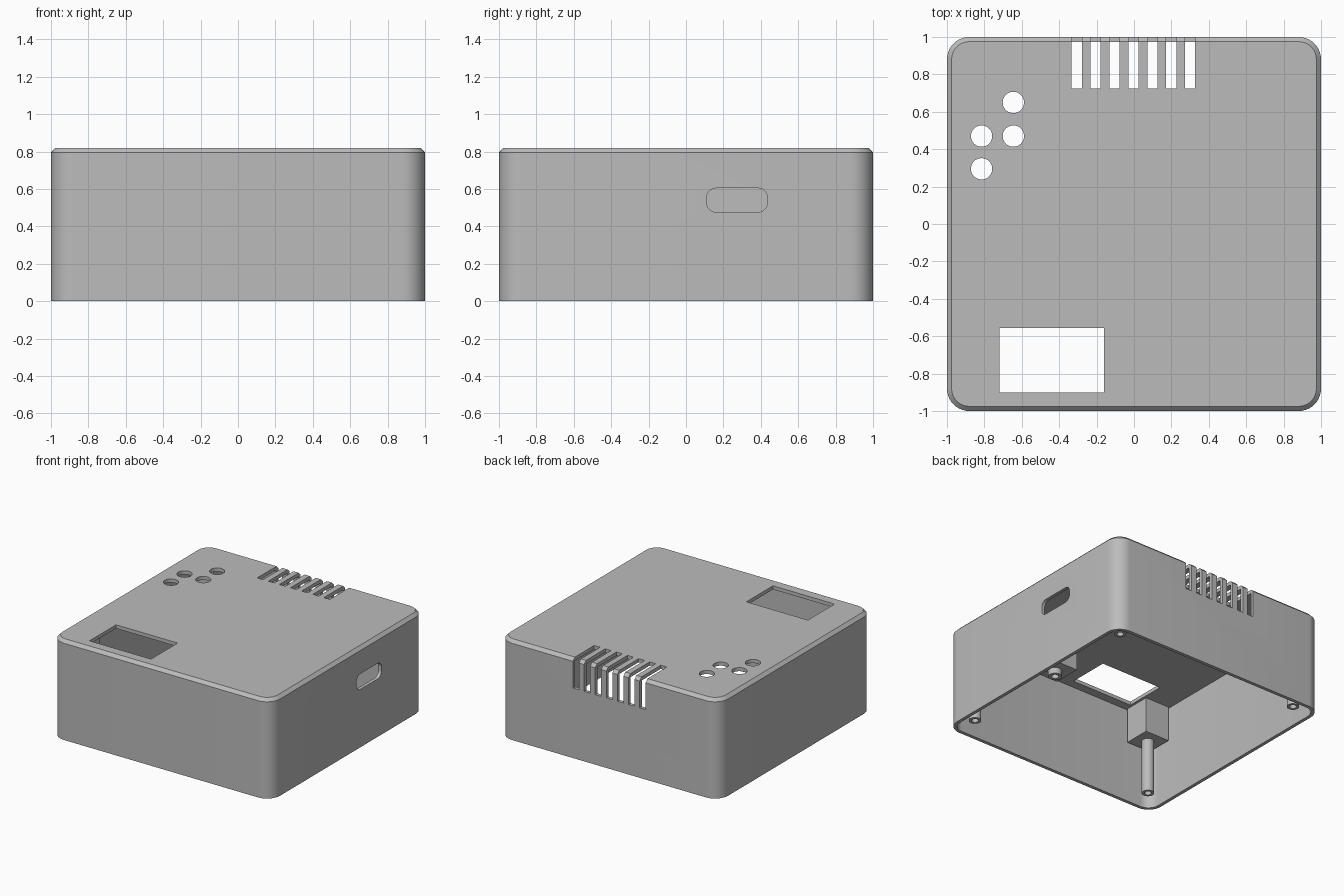
import bpy, bmesh, math
from mathutils import Matrix, Vector

if "Cube" in bpy.data.objects:
    bpy.data.objects.remove(bpy.data.objects["Cube"])

HEIGHT, WALL, RADIUS, CHAMFER = 0.82, 0.028, 0.12, 0.025
CEILING = HEIGHT - 0.03

grey = bpy.data.materials.new("plain_grey")
grey.use_nodes = True
grey.diffuse_color = (0.5, 0.5, 0.5, 1)
grey.node_tree.nodes["Principled BSDF"].inputs["Base Color"].default_value = (0.5, 0.5, 0.5, 1)


def finish(name, bm):
    bmesh.ops.recalc_face_normals(bm, faces=bm.faces)
    mesh = bpy.data.meshes.new(name)
    bm.to_mesh(mesh)
    bm.free()
    mesh.materials.append(grey)
    obj = bpy.data.objects.new(name, mesh)
    bpy.context.collection.objects.link(obj)
    return obj


def rounded_rect(half_w, half_h, r, steps=10):
    points = []
    for i, (sx, sy) in enumerate([(1, 1), (-1, 1), (-1, -1), (1, -1)]):
        for k in range(steps + 1):
            a = math.pi / 2 * (i + k / steps)
            points.append((sx * (half_w - r) + r * math.cos(a),
                           sy * (half_h - r) + r * math.sin(a)))
    return points


def loft(bm, rings):
    """Closed solid through matching rings of 3D points."""
    loops = [[bm.verts.new(p) for p in ring] for ring in rings]
    for low, high in zip(loops, loops[1:]):
        for i in range(len(low)):
            j = (i + 1) % len(low)
            bm.faces.new((low[i], low[j], high[j], high[i]))
    bm.faces.new(loops[0][::-1])
    bm.faces.new(loops[-1])


def add_box(bm, low, high):
    low, high = Vector(low), Vector(high)
    matrix = Matrix.Translation((low + high) / 2) @ Matrix.Diagonal((*(high - low), 1))
    bmesh.ops.create_cube(bm, size=1, matrix=matrix)


def cut(target, cutter):
    mod = target.modifiers.new("cut", 'BOOLEAN')
    mod.operation, mod.solver, mod.object = 'DIFFERENCE', 'EXACT', cutter
    bpy.context.view_layer.objects.active = target
    bpy.ops.object.modifier_apply(modifier=mod.name)
    bpy.data.objects.remove(cutter)


def smooth(obj):
    bpy.ops.object.select_all(action='DESELECT')
    obj.select_set(True)
    bpy.context.view_layer.objects.active = obj
    bpy.ops.object.shade_smooth_by_angle(angle=math.radians(30))


# Outer case with chamfered top edge
bm = bmesh.new()
loft(bm, [[(x, y, z) for x, y in rounded_rect(1 - inset, 1 - inset, RADIUS - inset)]
          for inset, z in ((0, 0), (0, HEIGHT - CHAMFER), (CHAMFER, HEIGHT))])
case = finish("case_shell", bm)

# Hollow interior, open underneath
bm = bmesh.new()
inner = rounded_rect(1 - WALL, 1 - WALL, RADIUS - WALL)
loft(bm, [[(x, y, z) for x, y in inner] for z in (-0.2, CEILING)])
cut(case, finish("cavity_cutter", bm))

# Display window, vent slots, button holes and side port
bm = bmesh.new()
add_box(bm, (-0.72, -0.9, 0.7), (-0.16, -0.555, 1))
for i in range(-3, 4):
    x = i * 0.101 - 0.003
    add_box(bm, (x - 0.027, 0.725, 0.575), (x + 0.027, 1.1, 1))
for x, y in ((-0.815, 0.47), (-0.645, 0.47), (-0.645, 0.65), (-0.815, 0.295)):
    bmesh.ops.create_cone(bm, cap_ends=True, segments=40, radius1=0.057, radius2=0.057,
                          depth=0.4, matrix=Matrix.Translation((x, y, HEIGHT)))
port = rounded_rect(0.162, 0.064, 0.05)
loft(bm, [[(x, 0.273 + y, 0.54 + z) for y, z in port] for x in (0.9, 1.1)])
cut(case, finish("opening_cutter", bm))
smooth(case)


def mount(name, x, y, half, block_z, post_z, radius):
    """Square block under the ceiling carrying a hollow round post."""
    bm = bmesh.new()
    add_box(bm, (x - half, y - half, block_z), (x + half, y + half, CEILING + 0.005))
    finish(name + "_block", bm)
    bm = bmesh.new()
    depth = block_z + 0.02 - post_z
    bmesh.ops.create_cone(bm, cap_ends=True, segments=32, radius1=radius, radius2=radius,
                          depth=depth, matrix=Matrix.Translation((x, y, post_z + depth / 2)))
    end = min(bm.faces, key=lambda f: f.calc_center_median().z)
    bmesh.ops.inset_region(bm, faces=[end], thickness=radius * 0.45)
    bmesh.ops.inset_region(bm, faces=[end], thickness=0.001, depth=-depth * 0.7)
    smooth(finish(name + "_post", bm))


# Four corner screw mounts and one inner board mount
for side, sx in (("left", 1), ("right", -1)):
    for end_name, sy in (("front", -1), ("back", 1)):
        mount(f"{end_name}_{side}_mount", sx * 0.85, sy * 0.85, 0.11, 0.5, 0.05, 0.047)
mount("board_mount", 0.37, -0.485, 0.117, 0.5, 0.45, 0.052)
